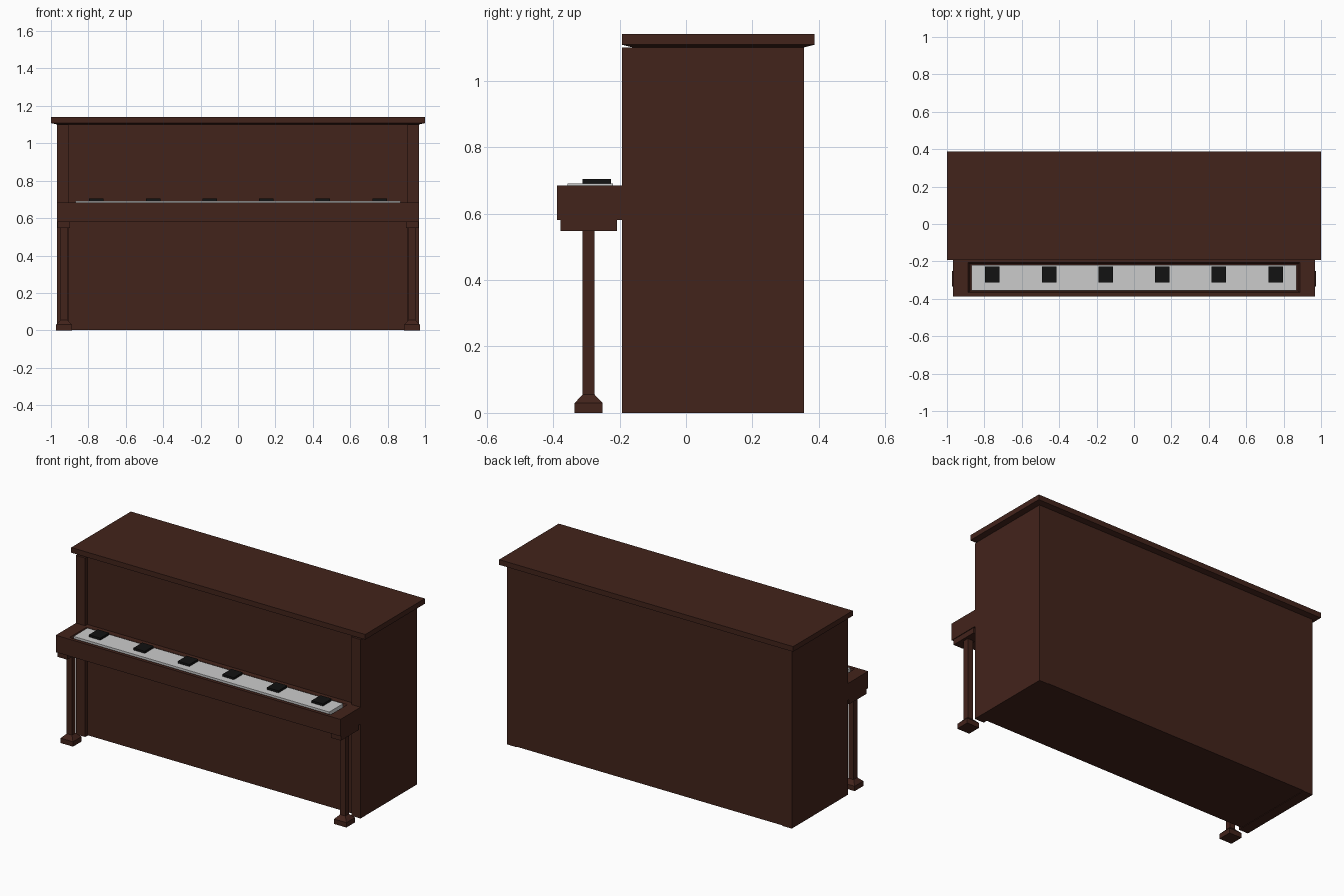
import bpy, bmesh

if "Cube" in bpy.data.objects:
    bpy.data.objects.remove(bpy.data.objects["Cube"])


def material(name, rgb):
    m = bpy.data.materials.new(name)
    m.diffuse_color = (*rgb, 1)
    m.use_nodes = True
    m.node_tree.nodes["Principled BSDF"].inputs["Base Color"].default_value = m.diffuse_color
    return m


WOOD = material("dark_wood", (0.055, 0.017, 0.011))
WHITE = material("white_keys", (0.65, 0.65, 0.65))
BLACK = material("black_keys", (0.006, 0.006, 0.006))


def loft(name, rings, mat):
    """Stack rectangles (x0, x1, y0, y1, z) into one closed solid."""
    bm = bmesh.new()
    loops = []
    for x0, x1, y0, y1, z in rings:
        loops.append([bm.verts.new((x, y, z)) for x, y in
                      ((x0, y0), (x1, y0), (x1, y1), (x0, y1))])
    for a, b in zip(loops, loops[1:]):
        for i in range(4):
            j = (i + 1) % 4
            bm.faces.new((a[i], a[j], b[j], b[i]))
    bm.faces.new(loops[0][::-1])
    bm.faces.new(loops[-1])
    bmesh.ops.recalc_face_normals(bm, faces=bm.faces)
    me = bpy.data.meshes.new(name)
    bm.to_mesh(me)
    bm.free()
    me.materials.append(mat)
    ob = bpy.data.objects.new(name, me)
    bpy.context.collection.objects.link(ob)
    return ob


def box(name, x0, x1, y0, y1, z0, z1, mat=WOOD):
    return loft(name, [(x0, x1, y0, y1, z0), (x0, x1, y0, y1, z1)], mat)


def square(cx, cy, h, z):
    return (cx - h, cx + h, cy - h, cy + h, z)


def mirror_x(ob):
    ob.modifiers.new("mirror", 'MIRROR').use_axis[0] = True


# Cabinet: side panels with a slightly recessed body between them
mirror_x(box("side_panel", 0.905, 0.968, -0.192, 0.355, 0, 1.10))
box("cabinet_body", -0.905, 0.905, -0.17, 0.355, 0.003, 1.10)

# Lid with a shallow tapered underside
loft("lid", [(-0.965, 0.965, -0.16, 0.355, 1.10),
             (-1, 1, -0.192, 0.387, 1.108),
             (-1, 1, -0.192, 0.387, 1.14)], WOOD)

# Key bed: outer block folding inward at the top into the key well
Y0, Y1 = -0.388, -0.165
loft("key_bed", [(-0.968, 0.968, Y0, Y1, 0.58),
                 (-0.968, 0.968, Y0, Y1, 0.684),
                 (-0.888, 0.888, -0.367, -0.205, 0.684),
                 (-0.876, 0.876, -0.358, -0.215, 0.666)], WOOD)

# Keys
box("white_keyboard", -0.87, 0.87, -0.356, -0.22, 0.664, 0.691, WHITE)
for i in range(6):
    cx = -0.757 + i * 0.3028
    box(f"black_key_{i + 1}", cx - 0.039, cx + 0.039, -0.312, -0.226,
        0.688, 0.704, BLACK)

# Legs: top block, slim post and tapered foot
LX, LY = 0.93, -0.293
mirror_x(box("leg_block", 0.897, 0.964, -0.377, -0.208, 0.548, 0.581))
mirror_x(loft("front_leg", [square(LX, LY, 0.042, 0),
                            square(LX, LY, 0.042, 0.03),
                            square(LX, LY, 0.018, 0.055),
                            square(LX, LY, 0.018, 0.55)], WOOD))
